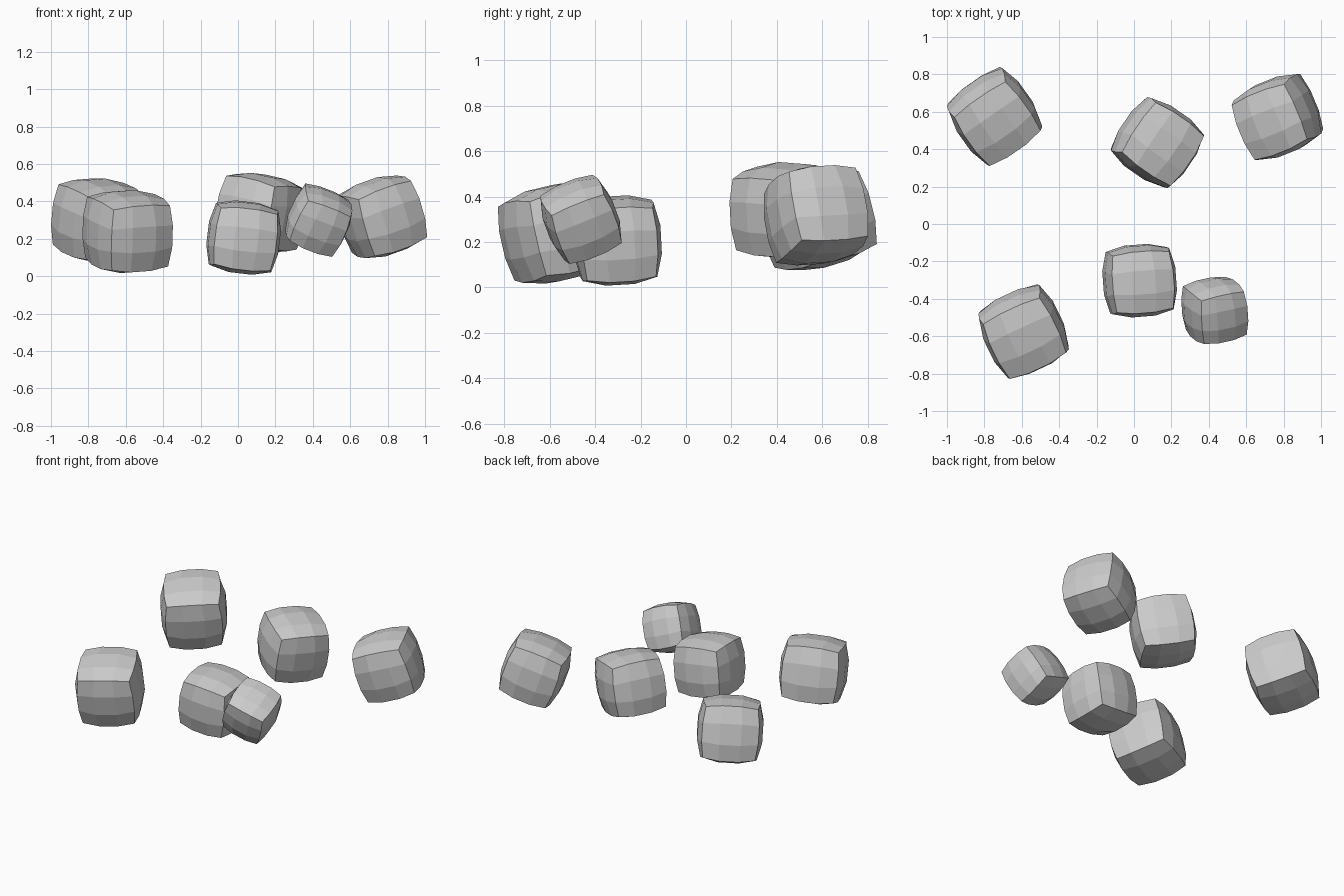
import bpy
import bmesh
from mathutils import Matrix, Vector

if "Cube" in bpy.data.objects:
    bpy.data.objects.remove(bpy.data.objects["Cube"], do_unlink=True)

# One plain stone colour for every block
stone = bpy.data.materials.new("stone_grey")
stone.use_nodes = True
stone.diffuse_color = (0.6, 0.6, 0.6, 1)
bsdf = stone.node_tree.nodes["Principled BSDF"]
bsdf.inputs["Base Color"].default_value = (0.6, 0.6, 0.6, 1)
bsdf.inputs["Roughness"].default_value = 0.9

ROUNDNESS = 0.5  # 0 is a cube, 1 is a sphere


def bounds(verts):
    low = Vector([min(v.co[i] for v in verts) for i in range(3)])
    high = Vector([max(v.co[i] for v in verts) for i in range(3)])
    return low, high


def rounded_block(name, centre, width, side, up):
    """Bulged cube with three faces along each edge, turned to side/up axes."""
    bm = bmesh.new()
    bmesh.ops.create_cube(bm, size=2)
    bmesh.ops.subdivide_edges(bm, edges=bm.edges[:], cuts=2, use_grid_fill=True)

    # Pull each point part of the way to a sphere of the mean radius
    radius = sum(v.co.length for v in bm.verts) / len(bm.verts)
    for v in bm.verts:
        v.co = v.co.lerp(v.co.normalized() * radius, ROUNDNESS)

    # Turn the block
    z = Vector(up).normalized()
    x = Vector(side)
    x = (x - z * x.dot(z)).normalized()
    turn = Matrix((x, z.cross(x), z)).transposed()
    bmesh.ops.transform(bm, matrix=turn.to_4x4(), verts=bm.verts)

    # Size it by its mean overall width and centre it
    low, high = bounds(bm.verts)
    scale = width / (sum(high - low) / 3)
    middle = (low + high) / 2
    for v in bm.verts:
        v.co = (v.co - middle) * scale

    bmesh.ops.recalc_face_normals(bm, faces=bm.faces)
    mesh = bpy.data.meshes.new(name)
    bm.to_mesh(mesh)
    bm.free()
    mesh.materials.append(stone)
    block = bpy.data.objects.new(name, mesh)
    block.location = centre
    bpy.context.collection.objects.link(block)


# Scattered blocks: name, centre, width, side axis, up axis
blocks = [
    ("back_right_block", (-0.745, 0.575, 0.30), 0.495, (0.82, 0.57, 0.06), (0.09, -0.24, 0.965)),
    ("back_middle_block", (0.125, 0.435, 0.34), 0.47, (0.82, -0.57, -0.19), (0.19, -0.05, 0.98)),
    ("back_left_block", (0.767, 0.572, 0.318), 0.463, (0.88, 0.35, 0.32), (-0.27, -0.17, 0.94)),
    ("front_right_block", (-0.59, -0.575, 0.239), 0.478, (0.9, 0.42, 0.07), (0.03, -0.22, 0.975)),
    ("front_middle_block", (0.03, -0.303, 0.207), 0.397, (0.99, 0.08, -0.11), (0.12, -0.05, 0.99)),
    ("front_left_block", (0.432, -0.462, 0.30), 0.37, (0.92, 0.19, -0.32), (0.40, -0.32, 0.86)),
]
for block in blocks:
    rounded_block(*block)
